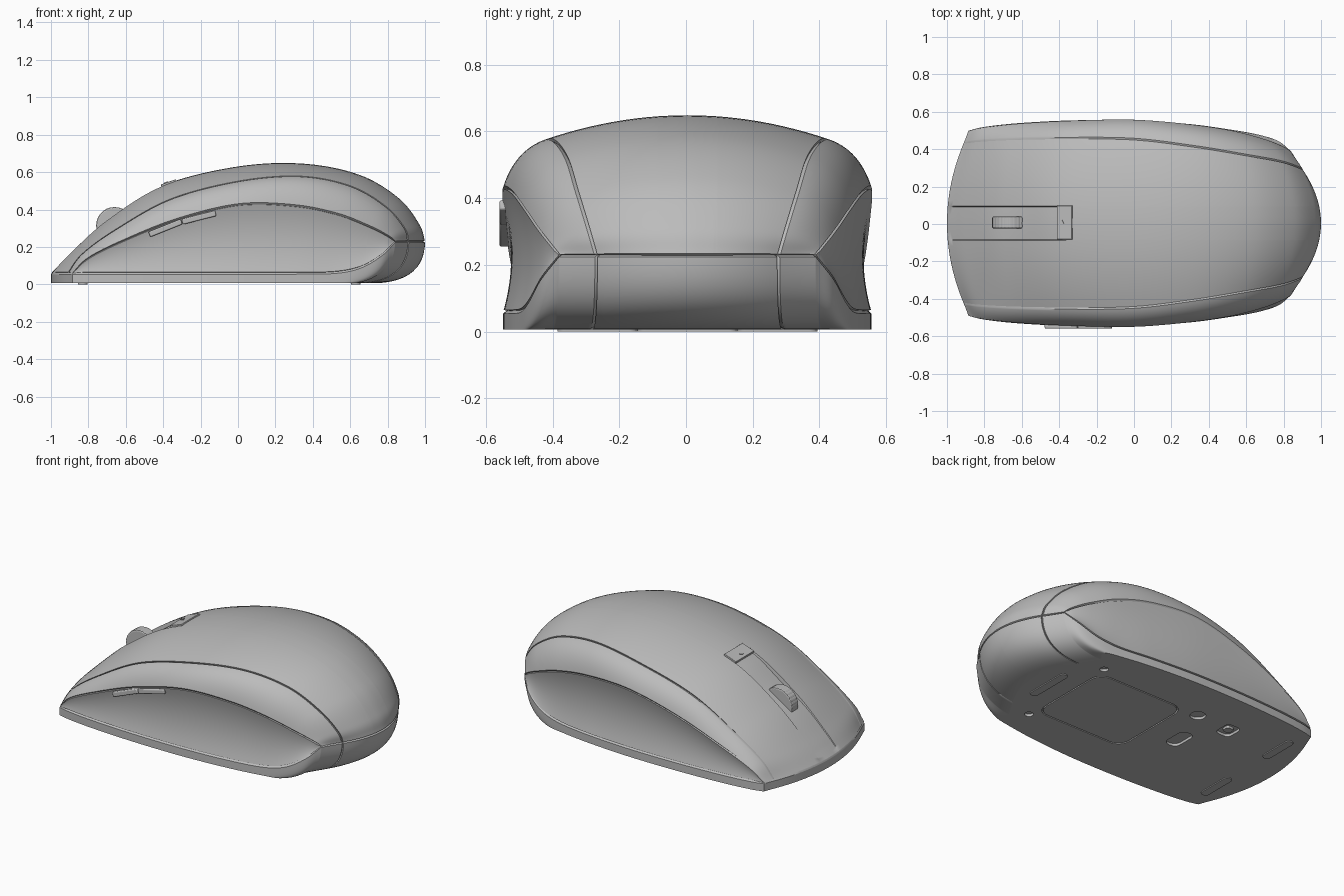
import bpy, bmesh, math
from mathutils import Vector as V, Matrix

if "Cube" in bpy.data.objects:
    bpy.data.objects.remove(bpy.data.objects["Cube"])

grey = bpy.data.materials.new("plain grey")
grey.use_nodes = True
COLOUR = (0.5, 0.5, 0.5, 1)
grey.diffuse_color = COLOUR
grey.node_tree.nodes["Principled BSDF"].inputs["Base Color"].default_value = COLOUR
SHIFT = 0.004  # side buttons stick out, so the shell sits slightly off centre


def finish(name, bm, smooth=True, mirror=False, bevel=0, loc=(0, 0, 0), rot=(0, 0, 0)):
    mesh = bpy.data.meshes.new(name)
    bm.to_mesh(mesh)
    bm.free()
    ob = bpy.data.objects.new(name, mesh)
    bpy.context.collection.objects.link(ob)
    mesh.materials.append(grey)
    ob.location = V(loc) + V((0, SHIFT, 0))
    ob.rotation_euler = rot
    if mirror:
        mod = ob.modifiers.new("mirror", "MIRROR")
        mod.use_axis = (False, True, False)
    if bevel:
        mod = ob.modifiers.new("bevel", "BEVEL")
        mod.width, mod.segments = bevel, 2
    if smooth:
        bpy.ops.object.select_all(action="DESELECT")
        ob.select_set(True)
        bpy.context.view_layer.objects.active = ob
        bpy.ops.object.shade_smooth_by_angle(angle=math.radians(35))
    return ob


# Rails run from nose to tail: centre ridge, shoulder seam, side crease, panel foot
RIDGE = (
    (-1, -.9, -.7, -.4, 0, .35, .65, .86, .97, 1),
    (0,) * 10,
    (.06, .165, .345, .53, .63, .645, .585, .46, .32, .23))
SEAM = (
    (-.91, -.83, -.65, -.36, 0, .33, .6, .79, .89, .91),
    (.43, .44, .45, .455, .45, .41, .365, .33, .295, .275),
    (.06, .165, .295, .455, .55, .577, .525, .415, .3, .23))
CREASE = (
    (-.885, -.8, -.62, -.33, 0, .3, .53, .7, .8, .84),
    (.495, .515, .535, .55, .555, .53, .495, .45, .41, .385),
    (.06, .14, .23, .345, .425, .42, .375, .31, .26, .23))
FOOT = (
    (-.885, -.8, -.62, -.33, 0, .3, .52, .66, .77, .84),
    (.495, .515, .535, .55, .55, .53, .5, .475, .44, .385),
    (.06,) * 6 + (.065, .095, .16, .23))


def rail(keys, t):
    # Catmull-Rom curve through the keys
    n = len(keys[0])
    s = t * (n - 1)
    i = min(int(s), n - 2)
    f = s - i
    out = []
    for k in keys:
        b, c = k[i], k[i + 1]
        a = k[i - 1] if i else 2 * b - c
        d = k[i + 2] if i + 2 < n else 2 * c - b
        out.append(b + f * (c - a + f * (2*a - 5*b + 4*c - d + f * (3*b - 3*c + d - a))) / 2)
    return V(out)


def bezier(a, c, b, v):
    return a * (1 - v) ** 2 + c * 2 * v * (1 - v) + b * v * v


def top_control(t):
    r, s = rail(RIDGE, t), rail(SEAM, t)
    return V((r.x, s.y / 2, r.z))


def top(t, v):
    p = bezier(rail(RIDGE, t), top_control(t), rail(SEAM, t), v)
    # Sunken channel around the wheel
    if p.y < .0885 and p.x < -.37:
        p.z -= .006 * min(1, (p.x + 1) * 20) + .022 * math.exp(-((p.x + .6) / .15) ** 2)
    return p


def shoulder(t, v):
    s, c = rail(SEAM, t), rail(CREASE, t)
    ctrl = s + (s - top_control(t)).normalized() * (c - s).length / 2
    return bezier(s, ctrl, c, v)


def panel(t, v):
    a, b = rail(CREASE, t), rail(FOOT, t)
    mid = (a + b) / 2
    mid.y -= .15 * (a - b).length
    return bezier(a, mid, b, v)


def patch(name, rows, grooves):
    # Grid surface whose flagged borders (first/last row, first/last column) sink into a seam
    bm = bmesh.new()
    last, end = len(rows) - 1, len(rows[0]) - 1
    grid = []
    for i, row in enumerate(rows):
        line = []
        for j, p in enumerate(row):
            edge = (i == 0, i == last, j == 0, j == end)
            if any(e and g for e, g in zip(edge, grooves)):
                p = p + (V((p.x * .8, 0, .2)) - p).normalized() * .01
            line.append(bm.verts.new(p))
        grid.append(line)
    for a, b in zip(grid, grid[1:]):
        for j in range(end):
            bm.faces.new((a[j], a[j + 1], b[j + 1], b[j]))
    bmesh.ops.remove_doubles(bm, verts=bm.verts, dist=.00005)
    bm.normal_update()
    if sum(f.normal.dot(f.calc_center_median() - V((0, 0, .2))) * f.calc_area() for f in bm.faces) < 0:
        bmesh.ops.reverse_faces(bm, faces=bm.faces)
    return finish(name, bm, mirror=True, loc=(0, 0, 0))


def steps(n, eps):
    return [0, eps] + [i / n for i in range(1, n)] + [1 - eps, 1]


def eps(a, b):
    return min(.08, .005 / max((a - b).length, .01))


TS = steps(90, .005)

# Upper shell: top cover, shoulder bands and side panels
rows = []
for t in TS:
    w = rail(SEAM, t).y
    vs = [0, .1, .088 / w, .091 / w] + [.2 + i * .08 for i in range(1, 10)]
    rows.append([top(t, v) for v in vs + [1 - .005 / w, 1]])
patch("top_cover", rows, (1, 1, 0, 1))
rows = [[shoulder(t, v) for v in steps(10, eps(rail(SEAM, t), rail(CREASE, t)))] for t in TS]
patch("shoulder_bands", rows, (1, 1, 1, 1))
rows = [[panel(t, v) for v in steps(12, eps(rail(CREASE, t), rail(FOOT, t)))] for t in TS]
patch("side_panels", rows, (1, 1, 1, 1))

# Lower shell: a band from the nose around the sides, and the tail below the seam
FINE = steps(10, .02)
nose = [bezier(rail(RIDGE, 0), top_control(0), rail(SEAM, 0), v) for v in FINE]
nose += [shoulder(0, v) for v in FINE[1:]]
sides = [rail(FOOT, t) for t in TS[1:]]
corner = [shoulder(1, 1 - v) for v in FINE[1:]]
tail = [top(1, 1 - v) for v in FINE]
BASE_Z = .006


def lower_row(u):
    rise = max(0, u.z - .06)
    foot = V((u.x - 1.5 * rise, u.y * (1 + .3 * rise), BASE_Z))
    ctrl = V((u.x, u.y, .02))
    return [bezier(u, ctrl, foot, v) for v in steps(12, eps(u, foot))]


band = [lower_row(u) for u in nose + sides + corner]
rear = [lower_row(u) for u in tail]
patch("base_band", band, (0, 1, 1, 0))
patch("tail_underside", rear, (1, 0, 1, 0))

# Base plate, a flat slab closing the underside
bm = bmesh.new()
outline = [r[-1] for r in band + rear]
outline += [V((p.x, -p.y, p.z)) for p in reversed(outline)]
ring = [bm.verts.new(p) for p in outline]
bmesh.ops.remove_doubles(bm, verts=ring, dist=.002)
slab = bm.faces.new([v for v in ring if v.is_valid])
up = bmesh.ops.extrude_face_region(bm, geom=[slab])["geom"]
for v in up:
    if isinstance(v, bmesh.types.BMVert):
        v.co = V((v.co.x * .985, v.co.y * .985, .04))
bmesh.ops.recalc_face_normals(bm, faces=bm.faces)
base = finish("base_plate", bm, smooth=False)


def slab_shape(name, x, y, length, width, z0, z1, radius):
    # Rounded rectangle slab
    bm = bmesh.new()
    loop = []
    for q, (sx, sy) in enumerate(((1, 1), (-1, 1), (-1, -1), (1, -1))):
        for k in range(7):
            a = (q + k / 6) * math.pi / 2
            loop.append(bm.verts.new((x + sx * (length / 2 - radius) + radius * math.cos(a),
                                      y + sy * (width / 2 - radius) + radius * math.sin(a), z0)))
    bmesh.ops.remove_doubles(bm, verts=loop, dist=.0005)
    face = bm.faces.new([v for v in loop if v.is_valid])
    new = bmesh.ops.extrude_face_region(bm, geom=[face])["geom"]
    bmesh.ops.translate(bm, vec=(0, 0, z1 - z0), verts=[v for v in new if isinstance(v, bmesh.types.BMVert)])
    bmesh.ops.recalc_face_normals(bm, faces=bm.faces)
    return finish(name, bm, smooth=False)


# Recesses in the underside: x, y, length, width, corner radius
holes = [(.18, 0, .62, .56, .08), (-.33, 0, .09, .17, .04), (-.24, .27, .09, .09, .044),
         (-.48, .25, .1, .12, .03), (.5, .33, .05, .05, .024), (.5, -.33, .05, .05, .024)]
for x, y, l, w, r in holes:
    cutter = slab_shape("cutter", x, y, l, w, -.02, .022, r)
    cutter.hide_render = True
    mod = base.modifiers.new("cut", "BOOLEAN")
    mod.operation, mod.object, mod.solver = "DIFFERENCE", cutter, "EXACT"
    bpy.context.view_layer.objects.active = base
    bpy.ops.object.modifier_apply(modifier="cut")
    bpy.data.objects.remove(cutter)

# Battery cover, glide feet and switch knob
slab_shape("battery_cover", .18, 0, .605, .545, BASE_Z, .03, .075)
slab_shape("switch_knob", -.48, .25, .05, .05, .008, .03, .015)
slab_shape("rear_foot", .63, 0, .05, .3, 0, .02, .024)
for side, y in (("left", .27), ("right", -.27)):
    slab_shape("front_foot_" + side, -.83, y, .05, .24, 0, .02, .024)

# Scroll wheel with a ribbed rim
bm = bmesh.new()
bmesh.ops.create_cone(bm, cap_ends=True, segments=56, radius1=.1, radius2=.1, depth=.064)
for v in bm.verts:
    if round(math.atan2(v.co.y, v.co.x) / math.tau * 56) % 2:
        v.co.xy *= .97
finish("scroll_wheel", bm, smooth=False, bevel=.008, loc=(-.66, .004, .315), rot=(math.pi / 2, 0, 0))


def box(name, size, loc, slope, bevel):
    bm = bmesh.new()
    bmesh.ops.create_cube(bm, size=1, matrix=Matrix.Diagonal((*size, 1)))
    return finish(name, bm, bevel=bevel, loc=loc, rot=(0, -slope, 0))


# Plate behind the wheel with a small arrow mark
box("wheel_end_plate", (.085, .18, .016), (-.37, .004, .54), .34, .002)
bm = bmesh.new()
bmesh.ops.create_cone(bm, cap_ends=True, segments=3, radius1=.014, radius2=.014, depth=.004)
finish("arrow_mark", bm, smooth=False, loc=(-.385, .004, .545), rot=(0, -.34, 0))

# Two thumb buttons under the crease
box("thumb_button_front", (.185, .05, .03), (-.388, -.539, .301), .38, .006)
box("thumb_button_back", (.185, .05, .03), (-.209, -.539, .357), .25, .006)
